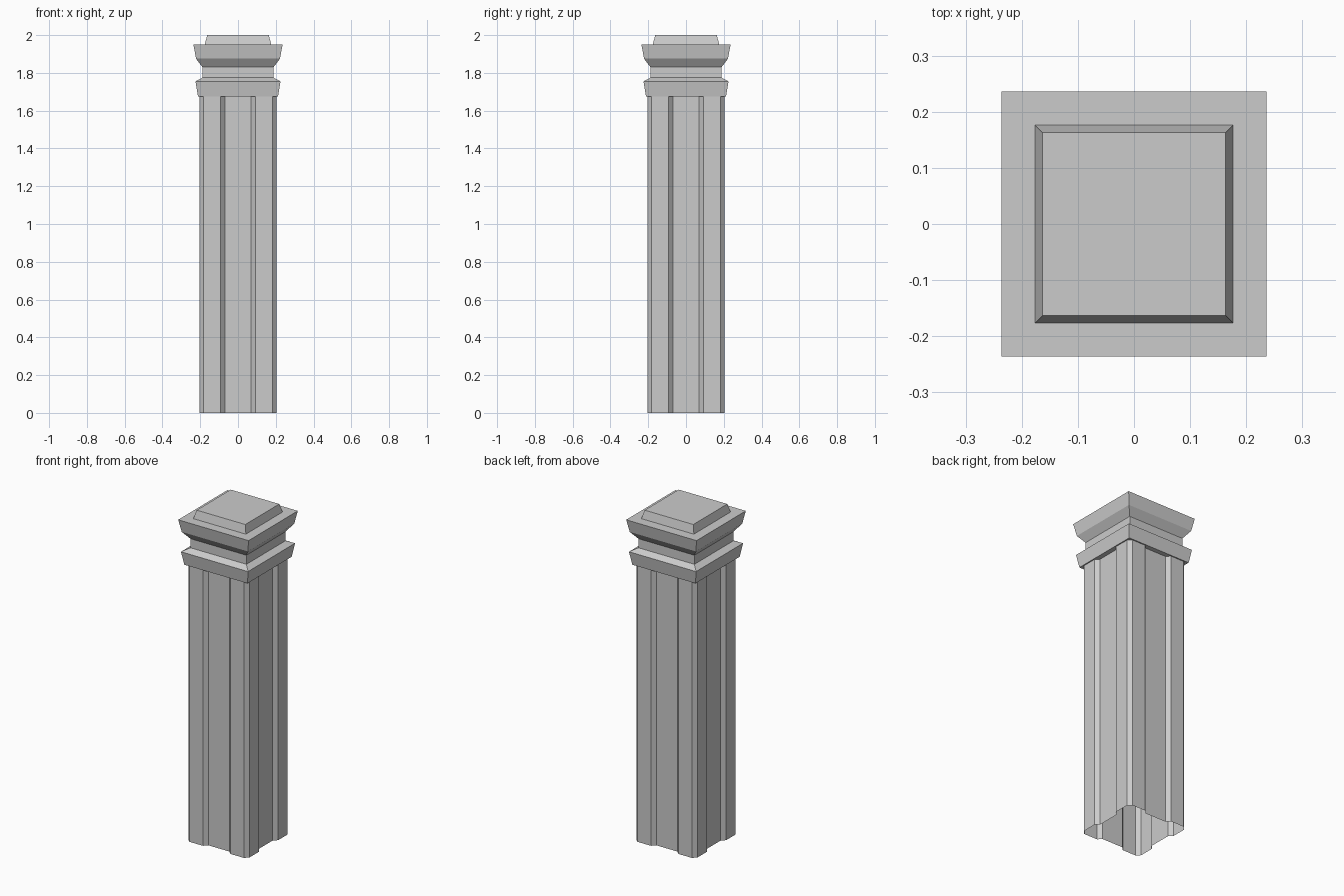
import bpy
import bmesh

cube = bpy.data.objects.get("Cube")
if cube:
    bpy.data.objects.remove(cube, do_unlink=True)

stone = bpy.data.materials.new("grey stone")
stone.use_nodes = True
grey = (0.6, 0.6, 0.6, 1)
stone.diffuse_color = grey
stone.node_tree.nodes["Principled BSDF"].inputs["Base Color"].default_value = grey


def loft(name, rings, cap_bottom, cap_top):
    """Join a stack of outlines (lists of 3D points) with flat faces."""
    bm = bmesh.new()
    loops = [[bm.verts.new(p) for p in ring] for ring in rings]
    for low, high in zip(loops, loops[1:]):
        n = len(low)
        for i in range(n):
            j = (i + 1) % n
            bm.faces.new((low[i], low[j], high[j], high[i]))
    if cap_bottom:
        bm.faces.new(loops[0][::-1])
    if cap_top:
        bm.faces.new(loops[-1])
    mesh = bpy.data.meshes.new(name)
    bm.to_mesh(mesh)
    bm.free()
    mesh.materials.append(stone)
    obj = bpy.data.objects.new(name, mesh)
    bpy.context.collection.objects.link(obj)
    return obj


# Shaft: chamfered corners and a shallow recessed panel on each side, open below
HALF, CHAMFER, DEPTH = 0.205, 0.022, 0.022
PANEL_IN, PANEL_OUT = 0.07, 0.092
side = [
    (-HALF + CHAMFER, -HALF), (-PANEL_OUT, -HALF),
    (-PANEL_IN, -HALF + DEPTH), (PANEL_IN, -HALF + DEPTH),
    (PANEL_OUT, -HALF), (HALF - CHAMFER, -HALF),
]
outline = []
for _ in range(4):
    outline += side
    side = [(-y, x) for x, y in side]   # quarter turn to the next side

SHAFT_TOP = 1.675
loft("shaft", [[(x, y, z) for x, y in outline] for z in (0, SHAFT_TOP)], False, False)

# Capital: square moulding from the collar up to the raised top block
profile = [   # half width, height
    (0.212, SHAFT_TOP), (0.225, 1.755), (0.188, 1.775), (0.188, 1.83),
    (0.222, 1.875), (0.236, 1.95), (0.176, 1.95), (0.163, 2.0),
]
corners = [(-1, -1), (1, -1), (1, 1), (-1, 1)]
loft("capital", [[(sx * w, sy * w, z) for sx, sy in corners] for w, z in profile], True, True)
